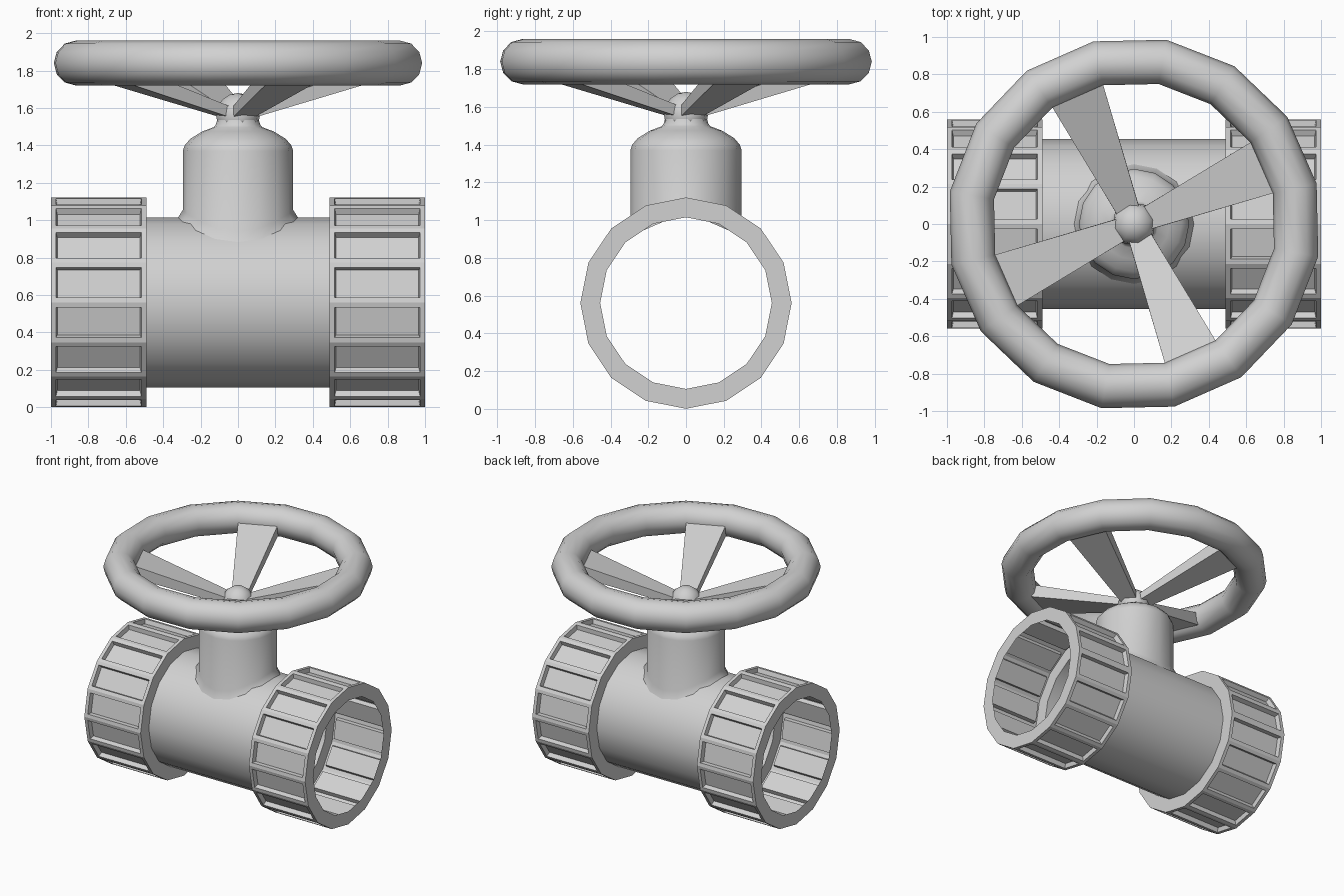
import bpy, bmesh, math
from mathutils import Matrix, Vector

cube = bpy.data.objects.get("Cube")
if cube:
    bpy.data.objects.remove(cube)

grey = bpy.data.materials.new("light grey")
grey.use_nodes = True
grey.diffuse_color = (0.64, 0.64, 0.64, 1)
grey.node_tree.nodes["Principled BSDF"].inputs["Base Color"].default_value = grey.diffuse_color

SIDES = 16
AXIS_Z = 0.56        # height of the pipe axis
PIPE_R = 0.455
COLLAR_R = 0.56
STEP = math.tau / SIDES
WHEEL_TURN = math.radians(12.5)


def finish(name, bm, smooth=None):
    mesh = bpy.data.meshes.new(name)
    bmesh.ops.recalc_face_normals(bm, faces=bm.faces)
    bm.to_mesh(mesh)
    bm.free()
    mesh.materials.append(grey)
    obj = bpy.data.objects.new(name, mesh)
    bpy.context.collection.objects.link(obj)
    if smooth:
        bpy.ops.object.select_all(action='DESELECT')
        obj.select_set(True)
        bpy.context.view_layer.objects.active = obj
        bpy.ops.object.shade_smooth_by_angle(angle=math.radians(smooth))
    return obj


def skin(bm, rings):
    """Join successive closed rings of points with quads."""
    loops = [[bm.verts.new(p) for p in ring] for ring in rings]
    faces = []
    for a, b in zip(loops, loops[1:]):
        for i in range(len(a)):
            j = (i + 1) % len(a)
            faces.append(bm.faces.new((a[i], a[j], b[j], b[i])))
    return loops, faces


def x_ring(x, r):
    return [(x, r * math.sin(i * STEP), AXIS_Z + r * math.cos(i * STEP)) for i in range(SIDES)]


def z_ring(r, height):
    pts = [(r * math.cos(i * STEP), r * math.sin(i * STEP)) for i in range(SIDES)]
    return [(x, y, height(y) if callable(height) else height) for x, y in pts]


def pipe_top(y):
    """Height of the faceted pipe surface at a given y."""
    angle = math.asin(abs(y) / PIPE_R)
    k = math.floor(angle / STEP)
    a, b = k * STEP, (k + 1) * STEP
    y0, y1 = PIPE_R * math.sin(a), PIPE_R * math.sin(b)
    t = (abs(y) - y0) / (y1 - y0)
    return AXIS_Z + PIPE_R * ((1 - t) * math.cos(a) + t * math.cos(b))


# Open pipe
bm = bmesh.new()
skin(bm, [x_ring(-0.49, PIPE_R), x_ring(0.49, PIPE_R)])
finish("pipe", bm, 40)

# Collars: thin shells with a recessed panel on every side
for name, side in (("left_collar", 1), ("right_collar", -1)):
    bm = bmesh.new()
    loops, faces = skin(bm, [x_ring(side * 0.49, PIPE_R), x_ring(side * 0.49, COLLAR_R),
                             x_ring(side, COLLAR_R), x_ring(side, PIPE_R)])
    bmesh.ops.recalc_face_normals(bm, faces=bm.faces)
    outer = faces[SIDES:2 * SIDES]
    for f in outer:
        f.normal_update()
        if f.normal.dot(f.calc_center_median() - Vector((side * 0.745, 0, AXIS_Z))) < 0:
            bmesh.ops.reverse_faces(bm, faces=bm.faces)
            break
    bmesh.ops.inset_individual(bm, faces=outer, thickness=0.038)
    bmesh.ops.inset_individual(bm, faces=outer, thickness=0.01, depth=-0.035)
    finish(name, bm)

# Stem: flared foot on the pipe, rounded shoulder, narrow neck
bm = bmesh.new()
profile = [(0.32, pipe_top), (0.295, lambda y: pipe_top(y) + 0.04), (0.295, 1.37), (0.285, 1.4),
           (0.255, 1.435), (0.19, 1.475), (0.13, 1.497), (0.118, 1.512), (0.112, 1.535)]
loops, faces = skin(bm, [z_ring(r, h) for r, h in profile])
bm.faces.new(loops[-1])
finish("stem", bm, 50)

# Ball on top of the stem
bm = bmesh.new()
bmesh.ops.create_uvsphere(bm, u_segments=8, v_segments=8, radius=0.12,
                          matrix=Matrix.Translation((0, 0, 1.56)) @ Matrix.Rotation(WHEEL_TURN, 4, 'Z'))
finish("hub_ball", bm, 50)

# Handwheel rim
bpy.ops.mesh.primitive_torus_add(major_segments=SIDES, minor_segments=12, major_radius=0.88,
                                 minor_radius=0.12, location=(0, 0, 1.84), rotation=(0, 0, WHEEL_TURN))
rim = bpy.context.object
rim.name = rim.data.name = "wheel_rim"
rim.data.materials.append(grey)
bpy.ops.object.shade_smooth_by_angle(angle=math.radians(60))

# Four tapering spokes sloping down to the hub
for n in range(4):
    bm = bmesh.new()
    sections = [(0.05, 0.058, 1.6, 0.04, 1.54), (0.75, 0.149, 1.845, 0.785, 1.755)]
    rings = [[(r, -w, top), (r, w, top), (low_r, w, low), (low_r, -w, low)]
             for r, w, top, low_r, low in sections]
    loops, faces = skin(bm, rings)
    for loop in loops:
        bm.faces.new(loop)
    bm.transform(Matrix.Rotation(WHEEL_TURN + STEP / 2 + n * math.pi / 2, 4, 'Z'))
    finish("spoke_%d" % (n + 1), bm)
